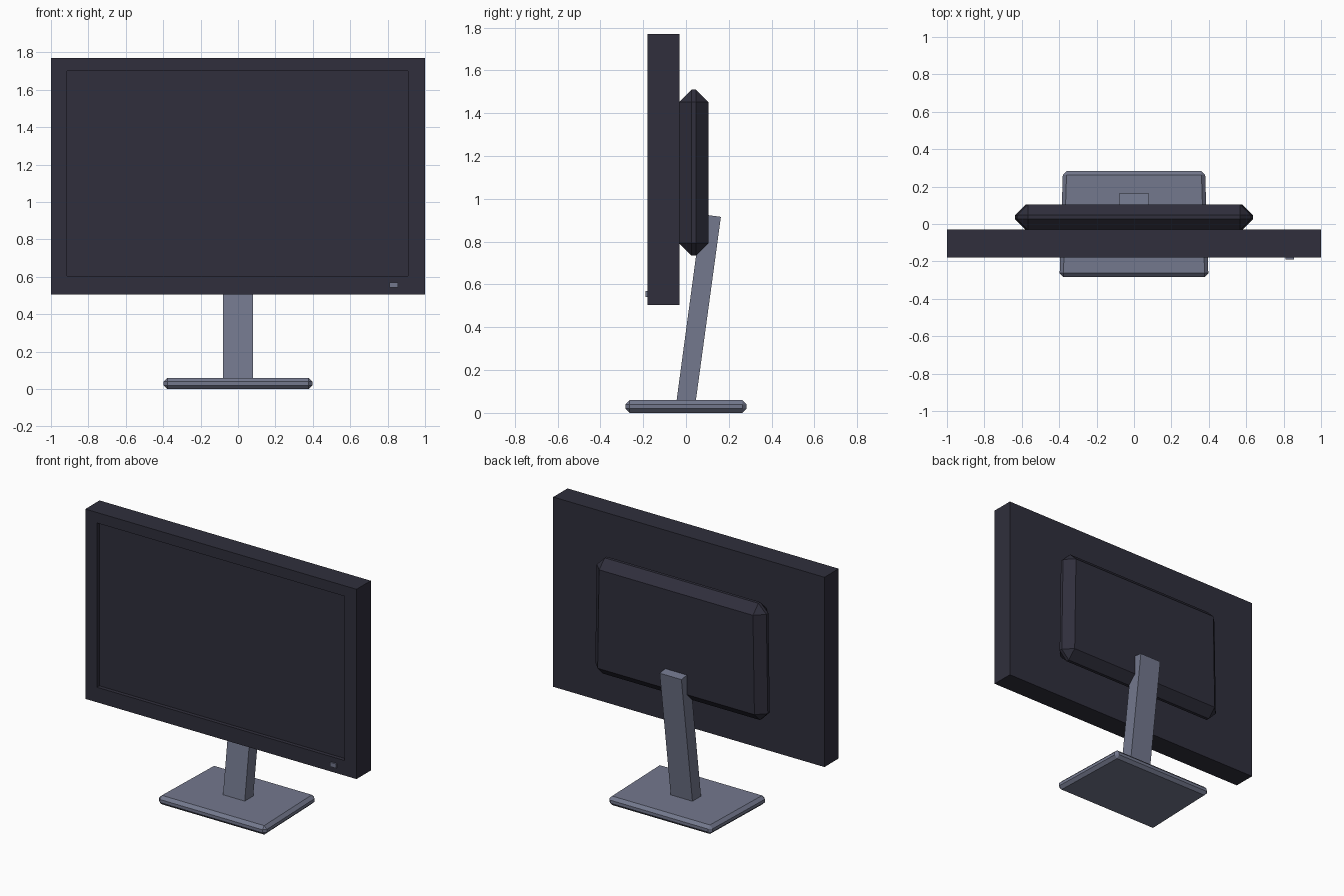
import bpy, bmesh
from mathutils import Vector

cube = bpy.data.objects.get("Cube")
if cube:
    bpy.data.objects.remove(cube, do_unlink=True)


def make_material(name, rgb):
    m = bpy.data.materials.new(name)
    m.use_nodes = True
    m.diffuse_color = (*rgb, 1)
    m.node_tree.nodes["Principled BSDF"].inputs["Base Color"].default_value = (*rgb, 1)
    return m


dark = make_material("dark plastic", (0.029, 0.028, 0.045))
grey = make_material("blue grey plastic", (0.172, 0.188, 0.268))


def box(name, lo, hi, mat, bevel=0, reshape=None, edit=None):
    """Box between two corners, optionally reshaped per vertex, edited and chamfered."""
    lo, hi = Vector(lo), Vector(hi)
    centre, size = (lo + hi) / 2, hi - lo
    bm = bmesh.new()
    bmesh.ops.create_cube(bm, size=1)
    for v in bm.verts:
        v.co = centre + v.co * size
        if reshape:
            reshape(v.co)
    if edit:
        edit(bm)
    if bevel:
        bmesh.ops.bevel(bm, geom=bm.edges[:], offset=bevel, segments=1,
                        profile=0.5, affect='EDGES')
    bmesh.ops.recalc_face_normals(bm, faces=bm.faces[:])
    mesh = bpy.data.meshes.new(name)
    bm.to_mesh(mesh)
    bm.free()
    mesh.materials.append(mat)
    obj = bpy.data.objects.new(name, mesh)
    bpy.context.collection.objects.link(obj)
    return obj


# Screen: slab with a recessed display panel in its front
def recess_display(bm):
    bm.normal_update()
    front = min(bm.faces, key=lambda f: f.calc_center_median().y)
    bmesh.ops.inset_region(bm, faces=[front], thickness=0.08)
    for v in front.verts:
        v.co.x = 0.91 if v.co.x > 0 else -0.915
        v.co.z = 1.70 if v.co.z > 1 else 0.605
    # Second inset gives the recess its side walls
    bmesh.ops.inset_region(bm, faces=[front], thickness=0.0005)
    for v in front.verts:
        v.co.y += 0.025


box("screen", (-1, -0.18, 0.505), (1, -0.03, 1.77), dark, edit=recess_display)


# Rear housing: chamfered, a touch narrower at the top
def narrow_top(co):
    if co.z > 1:
        co.x *= 0.98


box("rear_housing", (-0.637, -0.032, 0.735), (0.637, 0.105, 1.51), dark,
    bevel=0.058, reshape=narrow_top)


# Base: chamfered plate, a touch narrower at the back
def narrow_back(co):
    if co.y > 0:
        co.x *= 0.955


box("base", (-0.398, -0.283, 0), (0.398, 0.283, 0.06), grey,
    bevel=0.02, reshape=narrow_back)


# Neck: leans back, with its top square to the lean
def lean(co):
    if co.z > 0.5:
        co.z -= 0.14 * co.y
        co.y += 0.118


box("neck", (-0.08, -0.045, 0.05), (0.08, 0.045, 0.922), grey, reshape=lean)

# Power button
box("power_button", (0.81, -0.19, 0.542), (0.855, -0.175, 0.57), grey)
